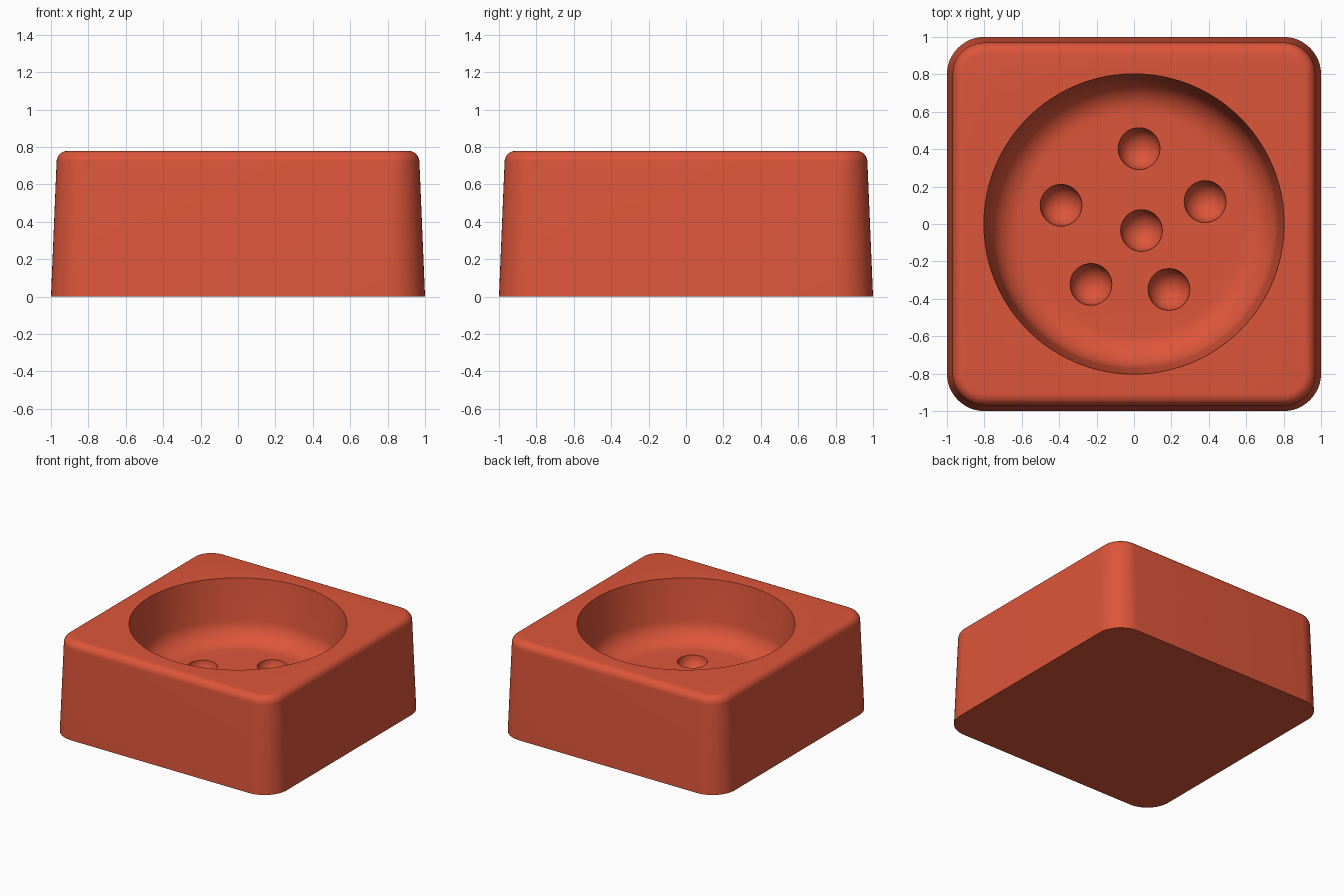
import bpy
import bmesh
from math import sin, cos, tan, pi, atan2, radians
from mathutils import Matrix

if "Cube" in bpy.data.objects:
    bpy.data.objects.remove(bpy.data.objects["Cube"], do_unlink=True)

HEIGHT, FLOOR = 0.78, 0.29
CORE = 0.8              # straight half-length of each side, before the round corner

red = bpy.data.materials.new("terracotta red")
red.use_nodes = True
colour = (0.72, 0.092, 0.042, 1)
red.diffuse_color = colour
red.node_tree.nodes["Principled BSDF"].inputs["Base Color"].default_value = colour


def make_object(name, bm):
    bmesh.ops.recalc_face_normals(bm, faces=bm.faces)
    mesh = bpy.data.meshes.new(name)
    bm.to_mesh(mesh)
    bm.free()
    mesh.materials.append(red)
    obj = bpy.data.objects.new(name, mesh)
    bpy.context.collection.objects.link(obj)
    return obj


def loft(name, rings):
    """Skin a stack of closed point rings and cap both ends."""
    bm = bmesh.new()
    loops = [[bm.verts.new(p) for p in ring] for ring in rings]
    for low, high in zip(loops, loops[1:]):
        for i in range(len(low)):
            j = (i + 1) % len(low)
            bm.faces.new((low[i], low[j], high[j], high[i]))
    bm.faces.new(loops[0])
    bm.faces.new(loops[-1])
    return make_object(name, bm)


def rounded_square(radius, z, steps=12):
    ring = []
    for quarter in range(4):
        mid = (quarter + 0.5) * pi / 2
        cx = CORE if cos(mid) > 0 else -CORE
        cy = CORE if sin(mid) > 0 else -CORE
        for k in range(steps + 1):
            a = (quarter + k / steps) * pi / 2
            ring.append((cx + radius * cos(a), cy + radius * sin(a), z))
    return ring


def circle(radius, z, steps=96):
    return [(radius * cos(2 * pi * k / steps), radius * sin(2 * pi * k / steps), z)
            for k in range(steps)]


# Block: drafted sides with a rounded top edge
fillet, top_radius = 0.06, 0.17
rings = [rounded_square(0.2, 0)]
for k in range(9):
    a = k / 8 * pi / 2
    rings.append(rounded_square(top_radius - fillet + fillet * cos(a),
                                HEIGHT - fillet + fillet * sin(a)))
dish = loft("dish_block", rings)

# Bowl cutter: flat floor, rounded foot and slightly flared wall
rim, foot, bend = 0.803, 0.755, 0.18
flare = atan2(rim - foot, HEIGHT - FLOOR)
turn = pi / 2 - flare
floor_radius = foot - bend * tan(turn / 2)
rings = [circle(floor_radius + bend * sin(turn * k / 12),
                FLOOR + bend * (1 - cos(turn * k / 12))) for k in range(13)]
rings.append(circle(rim, HEIGHT))
rings.append(circle(rim + 0.1 * tan(flare), HEIGHT + 0.1))
cutters = [loft("bowl_cutter", rings)]

# Dimple cutters: one near the middle and five around it
dimples = [(0.04, -0.035), (0.027, 0.403), (0.38, 0.12),
           (0.187, -0.35), (-0.23, -0.323), (-0.39, 0.10)]
for x, y in dimples:
    bm = bmesh.new()
    bmesh.ops.create_uvsphere(bm, u_segments=40, v_segments=20, radius=0.112,
                              matrix=Matrix.Translation((x, y, FLOOR + 0.004)))
    cutters.append(make_object("dimple_cutter", bm))

# Carve the bowl and dimples
bpy.ops.object.select_all(action='DESELECT')
bpy.context.view_layer.objects.active = dish
dish.select_set(True)
for cutter in cutters:
    cutter.hide_render = True
    mod = dish.modifiers.new("carve", 'BOOLEAN')
    mod.operation = 'DIFFERENCE'
    mod.solver = 'EXACT'
    mod.object = cutter
    bpy.ops.object.modifier_apply(modifier=mod.name)
    bpy.data.objects.remove(cutter, do_unlink=True)

bpy.ops.object.shade_smooth_by_angle(angle=radians(35))
